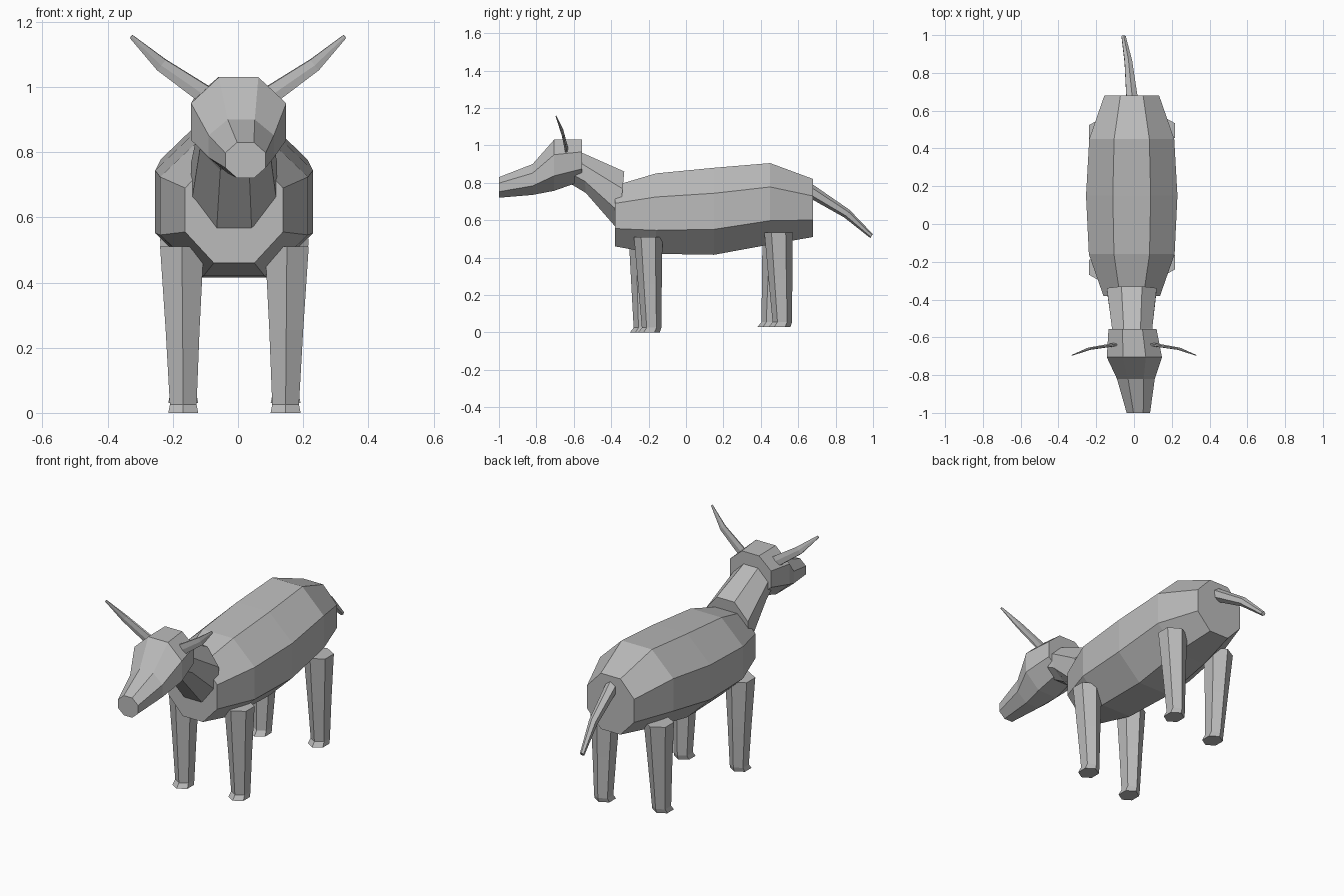
import bpy, bmesh, math
from mathutils import Vector

if "Cube" in bpy.data.objects:
    bpy.data.objects.remove(bpy.data.objects["Cube"])

hide = bpy.data.materials.new("grey_hide")
hide.use_nodes = True
grey = (0.5, 0.5, 0.5, 1)
hide.diffuse_color = grey
hide.node_tree.nodes["Principled BSDF"].inputs["Base Color"].default_value = grey


def loft(name, rings, sides=8):
    """Skin a row of polygon rings, each given as centre, half axis u, half axis v."""
    bm = bmesh.new()
    step = math.pi / sides
    loops = []
    for centre, u, v in rings:
        c, u, v = Vector(centre), Vector(u), Vector(v)
        angles = [(2 * k + 1) * step for k in range(sides)]
        loops.append([bm.verts.new(c + (u * math.cos(a) + v * math.sin(a)) / math.cos(step))
                      for a in angles])
    for a, b in zip(loops, loops[1:]):
        for k in range(sides):
            n = (k + 1) % sides
            bm.faces.new((a[k], a[n], b[n], b[k]))
    bm.faces.new(loops[0])
    bm.faces.new(loops[-1])
    bmesh.ops.recalc_face_normals(bm, faces=bm.faces[:])
    mesh = bpy.data.meshes.new(name)
    bm.to_mesh(mesh)
    bm.free()
    mesh.materials.append(hide)
    obj = bpy.data.objects.new(name, mesh)
    bpy.context.collection.objects.link(obj)
    return obj


def upright(x, y, half_width, low, high, lean=0):
    """Ring facing along y; lean shifts its top backwards."""
    return (x, y, (low + high) / 2), (half_width, 0, 0), (0, lean, (high - low) / 2)


# Barrel body
loft("body", [upright(-0.012, *r) for r in (
    (-0.38, 0.15, 0.46, 0.785),
    (-0.16, 0.227, 0.42, 0.85),
    (0.15, 0.242, 0.415, 0.88),
    (0.45, 0.225, 0.47, 0.905),
    (0.68, 0.145, 0.51, 0.82))])

# Neck
loft("neck", [
    upright(-0.012, -0.345, 0.132, 0.545, 0.86, 0.015),
    upright(-0.01, -0.545, 0.107, 0.745, 0.96, -0.01),
    upright(-0.005, -0.61, 0.10, 0.79, 0.98)])

# Head, turned slightly towards its left
loft("head", [upright(*r) for r in (
    (-0.008, -0.555, 0.127, 0.81, 1.03),
    (0.002, -0.705, 0.146, 0.757, 1.03),
    (0.01, -0.82, 0.10, 0.735, 0.90),
    (0.023, -1.0, 0.062, 0.72, 0.83))])

# Flat curved horns
for side, label in ((1, "left"), (-1, "right")):
    path = ((0.08, -0.635, 0.962, 0.028), (0.235, -0.66, 1.068, 0.02),
            (0.328, -0.695, 1.155, 0.006))
    loft(label + "_horn", [
        ((side * x, y, z), (-side * w * 0.65, 0, w * 0.8), (0, w * 0.3, w * 0.1))
        for x, y, z, w in path], 6)

# Tail
loft("tail", [
    ((-0.01, 0.66, 0.76), (0.03, 0, 0), (0, 0.015, 0.027)),
    ((-0.03, 0.86, 0.635), (0.02, 0, 0), (0, 0.012, 0.018)),
    ((-0.055, 0.992, 0.515), (0.011, 0, 0), (0, 0.006, 0.009))], 6)


# Tapered legs with small forward-flared hooves
def leg(name, x_top, x_foot, y_top, y_foot, floor, top):
    def ring(x, y, z, rx, ry):
        return (x, y, z), (rx, 0, 0), (0, ry, 0)
    loft(name, [
        ring(x_top, y_top, top, 0.067, 0.066),
        ring((x_top + x_foot) / 2, (y_top + y_foot) / 2, (top + floor) / 2, 0.052, 0.055),
        ring(x_foot, y_foot, floor + 0.025, 0.041, 0.045),
        ring(x_foot, y_foot - 0.014, floor, 0.046, 0.05)], 6)


leg("front_right_leg", -0.172, -0.168, -0.23, -0.228, 0, 0.51)
leg("front_left_leg", 0.15, 0.146, -0.202, -0.184, 0, 0.51)
leg("hind_right_leg", -0.172, -0.168, 0.485, 0.455, 0.03, 0.535)
leg("hind_left_leg", 0.15, 0.146, 0.495, 0.515, 0.03, 0.535)
